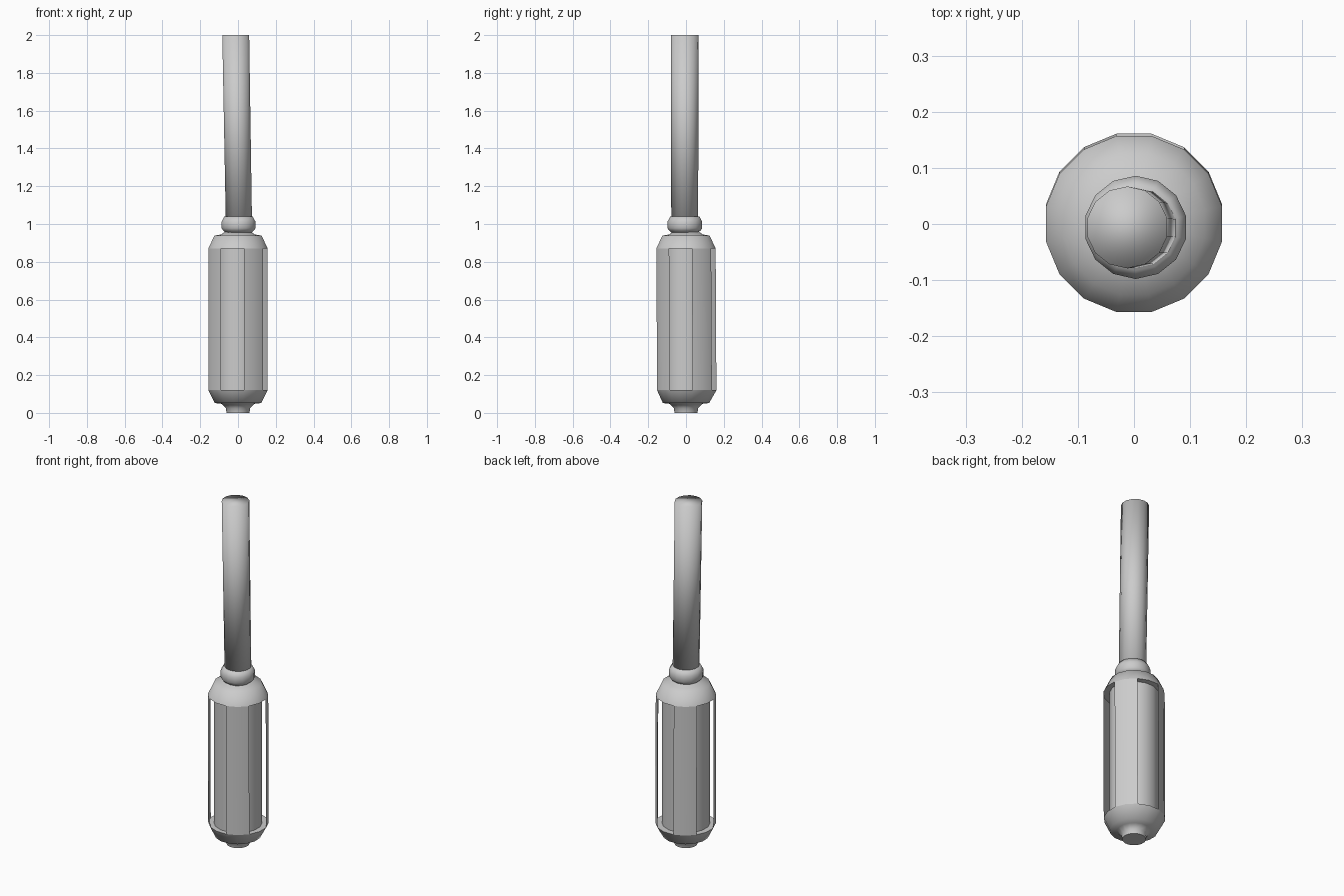
import bpy, bmesh
from math import cos, sin, tau

if "Cube" in bpy.data.objects:
    bpy.data.objects.remove(bpy.data.objects["Cube"])


def ring(bm, r, z, n, cx=0.0, cy=0.0):
    return [bm.verts.new((cx + r * cos(tau * (i + 0.5) / n),
                          cy + r * sin(tau * (i + 0.5) / n), z)) for i in range(n)]


def lathe(bm, profile, n):
    """Skin stacked rings (radius, z, centre x, centre y) and cap both ends."""
    rings = [ring(bm, r, z, n, cx, cy) for r, z, cx, cy in profile]
    for a, b in zip(rings, rings[1:]):
        for i in range(n):
            j = (i + 1) % n
            bm.faces.new((a[i], a[j], b[j], b[i]))
    bm.faces.new(rings[0][::-1])
    bm.faces.new(rings[-1])
    return rings


def finish(bm, name, angle):
    me = bpy.data.meshes.new(name)
    bm.to_mesh(me)
    bm.free()
    ob = bpy.data.objects.new(name, me)
    bpy.context.collection.objects.link(ob)
    bpy.ops.object.select_all(action='DESELECT')
    ob.select_set(True)
    bpy.context.view_layer.objects.active = ob
    bpy.ops.object.shade_smooth_by_angle(angle=angle)
    return ob


# Grip: sixteen-sided turned body with end knob, shoulders and a slimmer core
bm = bmesh.new()
N = 16
grip = [(0.062, 0.0, 0), (0.066, 0.025, 0), (0.088, 0.048, 0), (0.125, 0.052, 0),
        (0.16, 0.12, 0.004), (0.128, 0.12, 0), (0.128, 0.87, 0), (0.16, 0.87, 0),
        (0.128, 0.938, 0), (0.09, 0.945, 0), (0.062, 0.965, 0)]
rings = lathe(bm, [(r, z, 0, cy) for r, z, cy in grip], N)

# Four thin slats bridging the shoulders, standing clear of the core
low, high = rings[4], rings[7]
for k in range(4):
    for s in range(2):
        i, j = (4 * k + s) % N, (4 * k + s + 1) % N
        bm.faces.new((low[i], low[j], high[j], high[i]))
finish(bm, "grip", 1.2)

# Collar, slightly off centre
bm = bmesh.new()
cx, cy = 0.003, -0.006
collar = [(0.065, 0.95), (0.085, 0.967), (0.092, 0.978), (0.092, 1.012), (0.077, 1.04)]
lathe(bm, [(r, z, cx, cy) for r, z in collar], 14)
finish(bm, "collar", 1.7)

# Shaft, leaning a little to the left
bm = bmesh.new()
lathe(bm, [(0.071, 1.0, 0.005, -0.007), (0.073, 2.0, -0.012, -0.006)], 14)
finish(bm, "shaft", 1.7)
